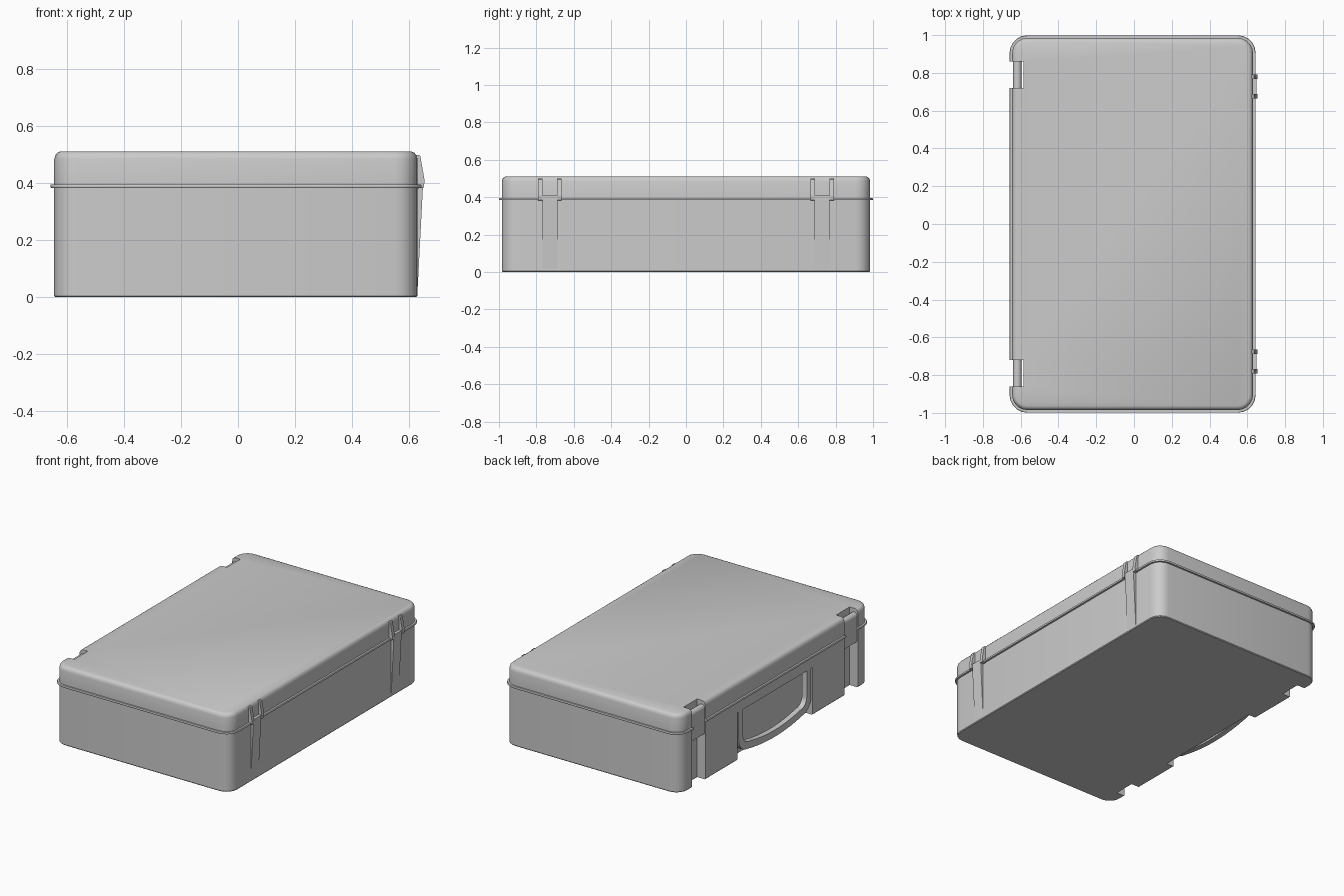
import bpy, bmesh, math

if "Cube" in bpy.data.objects:
    bpy.data.objects.remove(bpy.data.objects["Cube"])

CX, HX, HY, R = -0.0075, 0.6375, 0.985, 0.08   # case centre, half sizes, corner radius


def finish(name, bm):
    bmesh.ops.recalc_face_normals(bm, faces=bm.faces)
    me = bpy.data.meshes.new(name)
    bm.to_mesh(me)
    bm.free()
    ob = bpy.data.objects.new(name, me)
    bpy.context.collection.objects.link(ob)
    return ob


def smooth(ob, angle=35):
    bpy.ops.object.select_all(action='DESELECT')
    ob.select_set(True)
    bpy.context.view_layer.objects.active = ob
    bpy.ops.object.shade_smooth_by_angle(angle=math.radians(angle))


def ring(inset, seg=5):
    """Rounded rectangle outline of the case, moved inward by inset."""
    r, pts = R - inset, []
    for i, (sx, sy) in enumerate([(1, 1), (-1, 1), (-1, -1), (1, -1)]):
        for k in range(seg + 1):
            a = math.pi / 2 * (i + k / seg)
            pts.append((CX + sx * (HX - R) + r * math.cos(a),
                        sy * (HY - R) + r * math.sin(a)))
    return pts


def loft(name, levels):
    """Stack rounded rectangles given as (inset, z)."""
    bm = bmesh.new()
    loops = [[bm.verts.new((x, y, z)) for x, y in ring(i)] for i, z in levels]
    n = len(loops[0])
    for a, b in zip(loops, loops[1:]):
        for k in range(n):
            bm.faces.new((a[k], a[(k + 1) % n], b[(k + 1) % n], b[k]))
    bm.faces.new(loops[0])
    bm.faces.new(loops[-1])
    return finish(name, bm)


def prism(name, pts, vec, place):
    """Extrude a closed 2D outline along vec; place maps (u, v) to 3D."""
    bm = bmesh.new()
    f = bm.faces.new([bm.verts.new(place(u, v)) for u, v in pts])
    ext = bmesh.ops.extrude_face_region(bm, geom=[f])
    bmesh.ops.translate(bm, vec=vec, verts=[g for g in ext['geom'] if isinstance(g, bmesh.types.BMVert)])
    return finish(name, bm)


def side_prism(name, pts, y0, y1):
    return prism(name, pts, (0, y1 - y0, 0), lambda x, z: (x, y0, z))


def box(name, x0, x1, y0, y1, z0, z1):
    return side_prism(name, [(x0, z0), (x1, z0), (x1, z1), (x0, z1)], y0, y1)


def cut(ob, cutters):
    bpy.context.view_layer.objects.active = ob
    for c in cutters:
        c.hide_render = True
        m = ob.modifiers.new("cut", 'BOOLEAN')
        m.operation, m.solver, m.object = 'DIFFERENCE', 'EXACT', c
        bpy.ops.object.modifier_apply(modifier=m.name)


# Main shells and the rim between them
body = loft("case_body", [(0.004, 0), (0, 0.005), (0, 0.39)])
rim = loft("seam_rim", [(-0.012, 0.384), (-0.014, 0.387), (-0.014, 0.393), (-0.012, 0.396)])
lid = loft("case_lid", [(0, 0.39), (0, 0.485), (0.004, 0.499), (0.011, 0.507), (0.022, 0.512)])

# Hinge slots through everything, handle recess in the body only
slots = [box("hinge_slot_cutter", -0.8, -0.585, s * 0.79 - 0.07, s * 0.79 + 0.07, -0.1, 0.7)
         for s in (1, -1)]
recess = box("handle_recess_cutter", -0.8, -0.59, -0.39, 0.39, -0.1, 0.31)
cut(body, slots + [recess])
cut(rim, slots)
cut(lid, slots)
for c in slots + [recess]:
    bpy.data.objects.remove(c)
for ob in (body, rim, lid):
    smooth(ob)

# Hinge knuckles with rounded tops
for s, side in ((1, "back"), (-1, "front")):
    c, r = -0.6175, 0.0225
    arc = [(c + r * math.cos(a * math.pi / 8), 0.465 + r * math.sin(a * math.pi / 8)) for a in range(9)]
    smooth(side_prism("hinge_" + side, arc + [(c - r, 0.30), (c + r, 0.30)],
                      s * 0.79 - 0.07, s * 0.79 + 0.07))


# Carrying handle: U-shaped bar with a bowed lower edge
def u_outline(w, bottom, r):
    half = [(w, 0.31)]
    for k in range(7):
        a = math.pi / 2 * k / 6
        half.append((w - r + r * math.cos(a), bottom + 0.03 + r - r * math.sin(a)))
    for k in range(1, 5):
        t = k / 5
        half.append(((w - r) * (1 - t), bottom + 0.03 * (1 - t) ** 2))
    return half + [(0, bottom)] + [(-y, z) for y, z in reversed(half)]


handle = prism("carry_handle", u_outline(0.375, 0.005, 0.09) + u_outline(0.33, 0.05, 0.06)[::-1],
               (0.035, 0, 0), lambda y, z: (-0.645, y, z))
smooth(handle)

# Latches: tapered lower tongue plus two ribs on the lid
tongue = [(0.62, 0.02), (0.63, 0.02), (0.649, 0.385), (0.649, 0.41), (0.62, 0.41)]
rib = [(0.62, 0.38), (0.652, 0.385), (0.655, 0.41), (0.640, 0.495), (0.634, 0.50), (0.62, 0.50)]
for s, side in ((1, "back"), (-1, "front")):
    yc = s * 0.7275
    side_prism("latch_tongue_" + side, tongue, yc - 0.04, yc + 0.04)
    for d in (1, -1):
        side_prism(f"latch_rib_{side}_{'outer' if d == s else 'inner'}", rib,
                   yc + d * 0.051 - 0.012, yc + d * 0.051 + 0.012)
